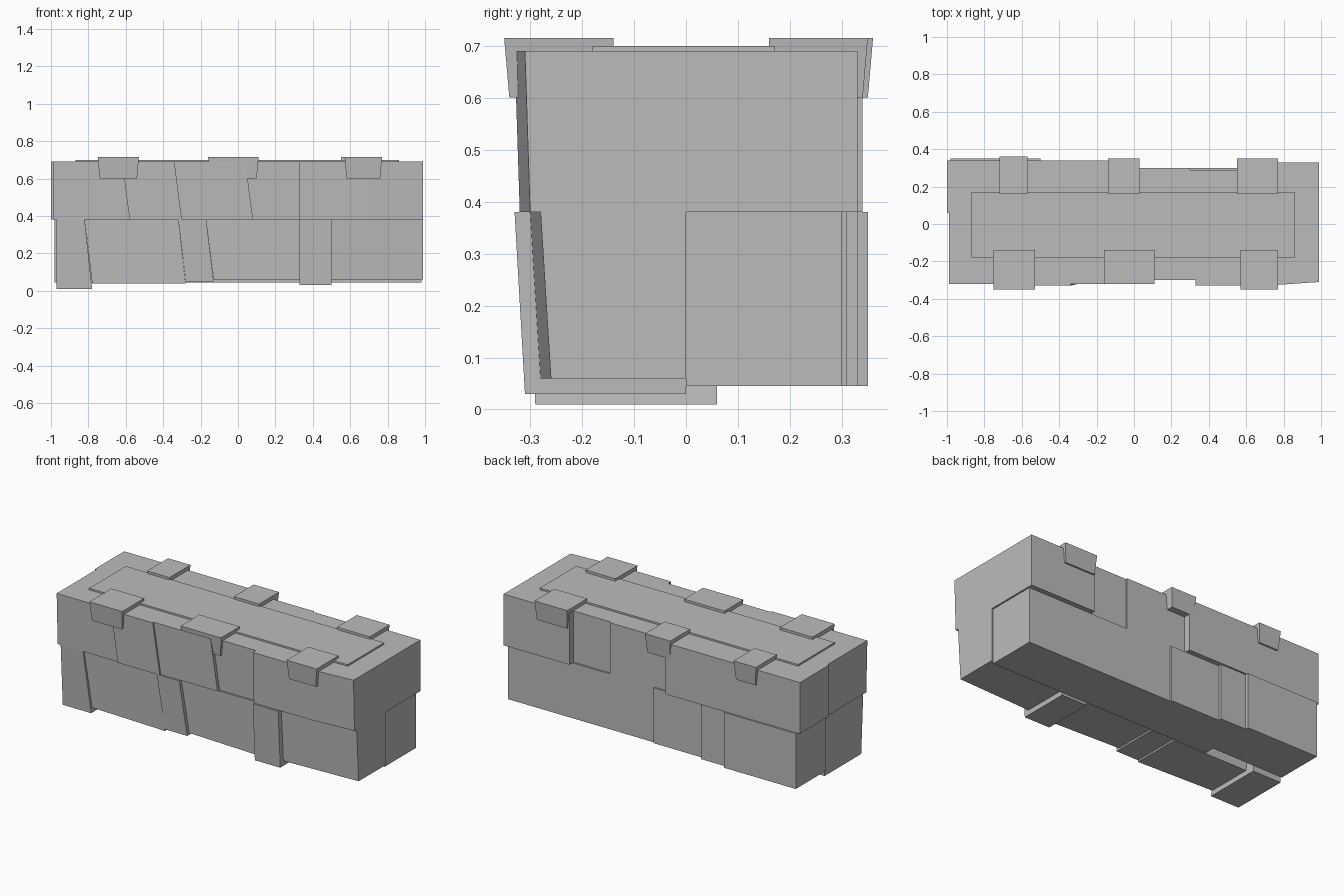
import bpy
import bmesh

default_cube = bpy.data.objects.get("Cube")
if default_cube:
    bpy.data.objects.remove(default_cube, do_unlink=True)

# One stone colour for the whole wall
GREY = (0.5, 0.5, 0.5, 1)
stone_material = bpy.data.materials.new("stone grey")
stone_material.use_nodes = True
stone_material.diffuse_color = GREY
shader = stone_material.node_tree.nodes["Principled BSDF"]
shader.inputs["Base Color"].default_value = GREY

# Shared levels and amounts
MIDDLE = 0.38
SHOULDER = 0.69
SUMMIT = 0.715
SKEW = 0.02
FRONT, BACK = -1, 1


def add_stone(name, across, heights, depths, inner):
    """Hewn stone whose outer face has four free corners, ordered
    low left, low right, high right, high left, carried back to inner."""
    bm = bmesh.new()
    corners = list(zip(across, heights, depths))
    outer = [bm.verts.new((x, y, z)) for x, z, y in corners]
    hidden = [bm.verts.new((x, inner, z)) for x, z, y in corners]
    bm.faces.new(outer)
    bm.faces.new(hidden[::-1])
    for corner in range(len(outer)):
        before = corner - 1
        bm.faces.new((outer[corner], outer[before], hidden[before], hidden[corner]))
    bmesh.ops.recalc_face_normals(bm, faces=bm.faces)
    mesh = bpy.data.meshes.new(name)
    bm.to_mesh(mesh)
    bm.free()
    mesh.materials.append(stone_material)
    stone = bpy.data.objects.new(name, mesh)
    bpy.context.scene.collection.objects.link(stone)


def add_course(name, side, joints, depths, feet, top, lean=0, batter=0, kick=0):
    """One row of stones between successive joints. Joints on the left half
    lean over, faces batter inward at the foot, wide stones kick out a toe."""
    leans = [lean if -0.9 < joint < 0.1 else 0 for joint in joints]
    spans = list(zip(joints, joints[1:], leans, leans[1:]))
    for index, (start, end, start_lean, end_lean) in enumerate(spans):
        depth = depths[index]
        foot = feet[index]
        across = (start + start_lean, end + end_lean, end - end_lean, start - start_lean)
        low_left = low_right = depth - batter
        high_right = depth
        if end - start > 0.4:
            low_right += kick
        # The right front corner of the wall is pulled in
        if side == FRONT and end > 0.9:
            low_right = depth - batter - SKEW
            high_right = depth - SKEW
        outline = [side * y for y in (low_left, low_right, high_right, depth)]
        # The joint on the left end sits behind the centre line
        inner = 0.06 if start < -0.9 else 0
        add_stone(f"{name}_{index}", across, (foot, foot, top, top), outline, inner)


# Lower front course, with uneven feet
add_course(
    "lower_front_stone", FRONT,
    joints=(-0.97, -0.8, -0.3, -0.15, 0.33, 0.5, 0.99),
    depths=(0.31, 0.3, 0.32, 0.3, 0.33, 0.3),
    feet=(0.01, 0.04, 0.05, 0.06, 0.03, 0.06),
    top=MIDDLE, lean=SKEW, batter=SKEW, kick=SKEW,
)

# Lower back course
add_course(
    "lower_back_stone", BACK,
    joints=(-0.98, -0.5, -0.33, 0, 0.3, 0.65, 0.98),
    depths=(0.35, 0.33, 0.31, 0.3, 0.3, 0.3),
    feet=[0.045] * 6,
    top=MIDDLE,
)

# Upper front course
add_course(
    "upper_front_stone", FRONT,
    joints=(-0.99, -0.6, -0.32, 0.06, 0.33, 0.7, 0.99),
    depths=(0.32, 0.33, 0.32, 0.3, 0.33, 0.33),
    feet=[MIDDLE] * 6,
    top=SHOULDER, lean=SKEW, batter=SKEW / 2,
)

# Upper back course
add_course(
    "upper_back_stone", BACK,
    joints=(-1, -0.75, -0.35, -0.1, 0.3, 0.55, 0.99),
    depths=(0.34, 0.34, 0.34, 0.3, 0.29, 0.33),
    feet=[MIDDLE] * 6,
    top=SHOULDER,
)


def add_slab(name, left, right, low, top, outer, inner, taper=0):
    """Flat stone on top of the wall, drawn in at its lower edge."""
    side = FRONT if outer < inner else BACK
    across = (left + taper, right - taper, right, left)
    low_depth = outer - side * taper
    add_stone(name, across, (low, low, top, top), (low_depth, low_depth, outer, outer), inner)


# Capping slab along the middle of the top
add_slab("top_slab", -0.87, 0.86, low=0.6, top=0.7, outer=-0.18, inner=0.17)

# Raised cap stones hooked over both long edges
caps = {
    "front_cap_left": (-0.75, -0.53, -0.35),
    "front_cap_middle": (-0.16, 0.11, -0.32),
    "front_cap_right": (0.57, 0.77, -0.35),
    "back_cap_left": (-0.72, -0.57, 0.36),
    "back_cap_middle": (-0.14, 0.03, 0.35),
    "back_cap_right": (0.55, 0.77, 0.35),
}
for cap_name, (left, right, outer) in caps.items():
    inner = 0.16 if outer > 0 else -0.14
    add_slab(cap_name, left, right, low=0.6, top=SUMMIT, outer=outer, inner=inner, taper=SKEW / 2)
